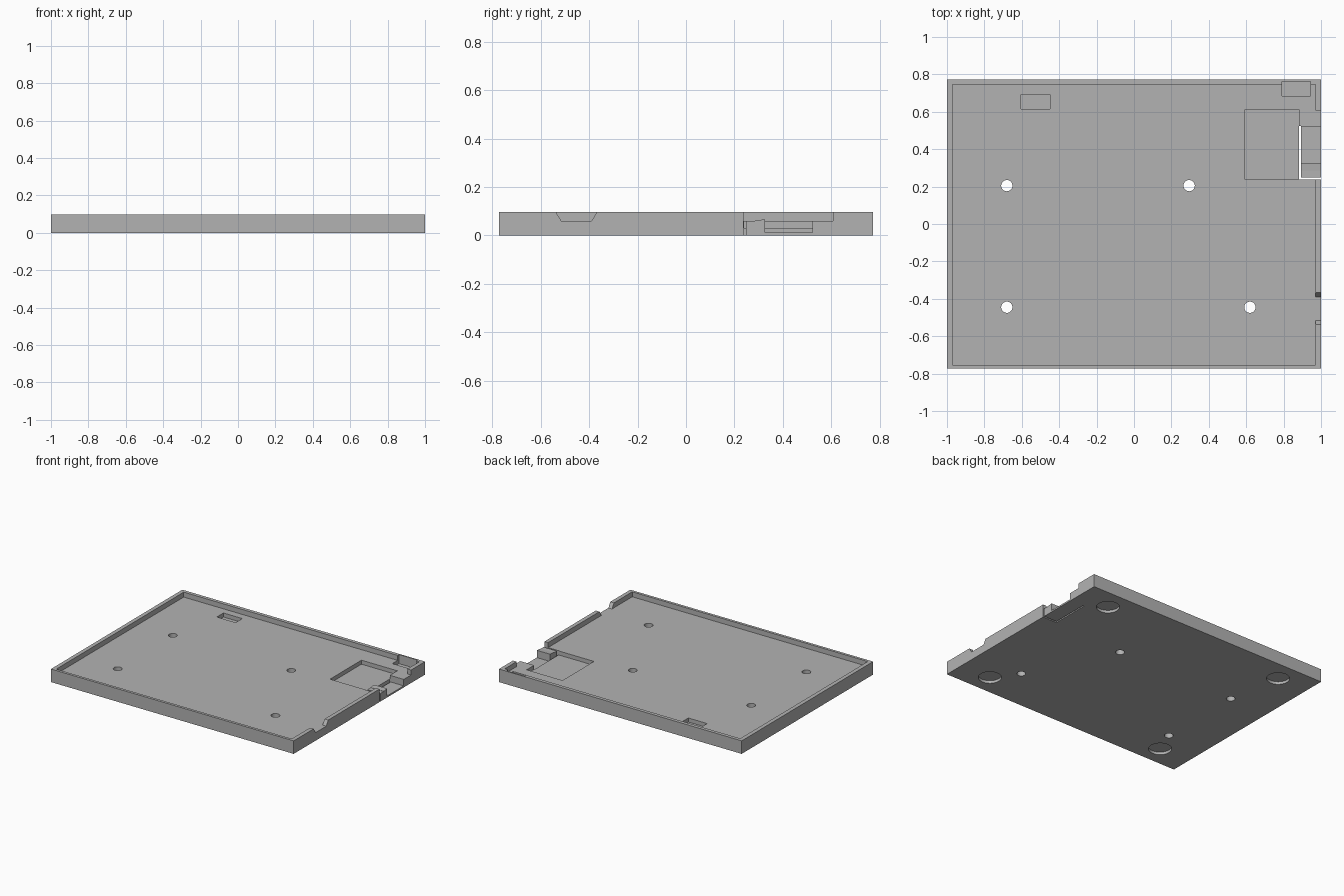
import bpy, bmesh
from mathutils import Matrix, Vector

if "Cube" in bpy.data.objects:
    bpy.data.objects.remove(bpy.data.objects["Cube"], do_unlink=True)

grey = bpy.data.materials.new("plastic grey")
grey.use_nodes = True
colour = (0.45, 0.45, 0.45, 1)
grey.diffuse_color = colour
grey.node_tree.nodes["Principled BSDF"].inputs["Base Color"].default_value = colour

HEIGHT, FLOOR, OVER = 0.097, 0.06, 0.2


def make_object(name, bm):
    bmesh.ops.recalc_face_normals(bm, faces=bm.faces)
    mesh = bpy.data.meshes.new(name)
    bm.to_mesh(mesh)
    bm.free()
    obj = bpy.data.objects.new(name, mesh)
    bpy.context.collection.objects.link(obj)
    mesh.materials.append(grey)
    return obj


def box(name, x, y, z):
    bm = bmesh.new()
    bmesh.ops.create_cube(bm, size=1)
    for v in bm.verts:
        v.co = Vector([(a + b) / 2 + c * (b - a) for (a, b), c in zip((x, y, z), v.co)])
    return make_object(name, bm)


def cylinder(name, x, y, radius, z):
    bm = bmesh.new()
    bmesh.ops.create_cone(bm, cap_ends=True, segments=48, radius1=radius, radius2=radius,
                          depth=z[1] - z[0], matrix=Matrix.Translation((x, y, sum(z) / 2)))
    return make_object(name, bm)


def side_prism(name, profile, x):
    """Extrude a (y, z) profile along x."""
    bm = bmesh.new()
    face = bm.faces.new([bm.verts.new((x[0], y, z)) for y, z in profile])
    moved = bmesh.ops.extrude_face_region(bm, geom=[face])["geom"]
    bmesh.ops.translate(bm, vec=(x[1] - x[0], 0, 0),
                        verts=[g for g in moved if isinstance(g, bmesh.types.BMVert)])
    return make_object(name, bm)


# Solid slab and the shallow interior
tray = box("tray", (-1, 1), (-0.773, 0.773), (0, HEIGHT))
cutters = [box("interior", (-0.97, 0.97), (-0.753, 0.747), (FLOOR, OVER))]

# Recesses in the floor
cutters += [
    box("back_slot", (-0.605, -0.45), (0.615, 0.693), (0.03, OVER)),
    box("corner_slot", (0.792, 0.945), (0.685, 0.763), (0.03, OVER)),
    box("card_pocket", (0.59, 0.885), (0.24, 0.61), (0.03, OVER)),
]

# Openings in the right wall
cutters += [
    box("card_opening", (0.96, 1.1), (0.238, 0.608), (FLOOR, OVER)),
    side_prism("cable_notch", [(-0.515, FLOOR), (-0.39, FLOOR), (-0.33, 0.157), (-0.575, 0.157)],
               (0.96, 1.1)),
]

# Springy tab: two slits and a thin hinge strip
cutters += [
    box("tab_long_slit", (0.882, 0.892), (0.237, 0.525), (-0.1, OVER)),
    box("tab_end_slit", (0.882, 1.1), (0.237, 0.248), (-0.1, OVER)),
    box("tab_hinge", (0.887, 1.1), (0.327, 0.522), (0.012, OVER)),
]

# Screw holes and foot recesses
for x, y in [(-0.68, 0.205), (0.295, 0.205), (-0.68, -0.445), (0.62, -0.445)]:
    cutters.append(cylinder("screw_hole", x, y, 0.03, (-0.1, OVER)))
for x in (-0.75, 0.75):
    for y in (-0.62, 0.62):
        cutters.append(cylinder("foot_recess", x, y, 0.078, (-0.1, 0.02)))

for cutter in cutters:
    cutter.hide_render = True
    mod = tray.modifiers.new(cutter.name, "BOOLEAN")
    mod.operation, mod.solver, mod.object = "DIFFERENCE", "EXACT", cutter

# Bake the cuts and discard the cutters
bpy.context.view_layer.update()
baked = bpy.data.meshes.new_from_object(
    tray.evaluated_get(bpy.context.evaluated_depsgraph_get()))
tray.modifiers.clear()
tray.data = baked
for cutter in cutters:
    bpy.data.objects.remove(cutter, do_unlink=True)
baked.materials.clear()
baked.materials.append(grey)
for p in baked.polygons:
    p.material_index = 0

# Raised ridge on the tab
side_prism("tab_ridge", [(0.285, 0.055), (0.327, 0.055), (0.327, 0.066), (0.285, 0.062)], (0.892, 1))

bpy.context.view_layer.objects.active = tray
tray.select_set(True)
bpy.ops.object.shade_smooth_by_angle()
